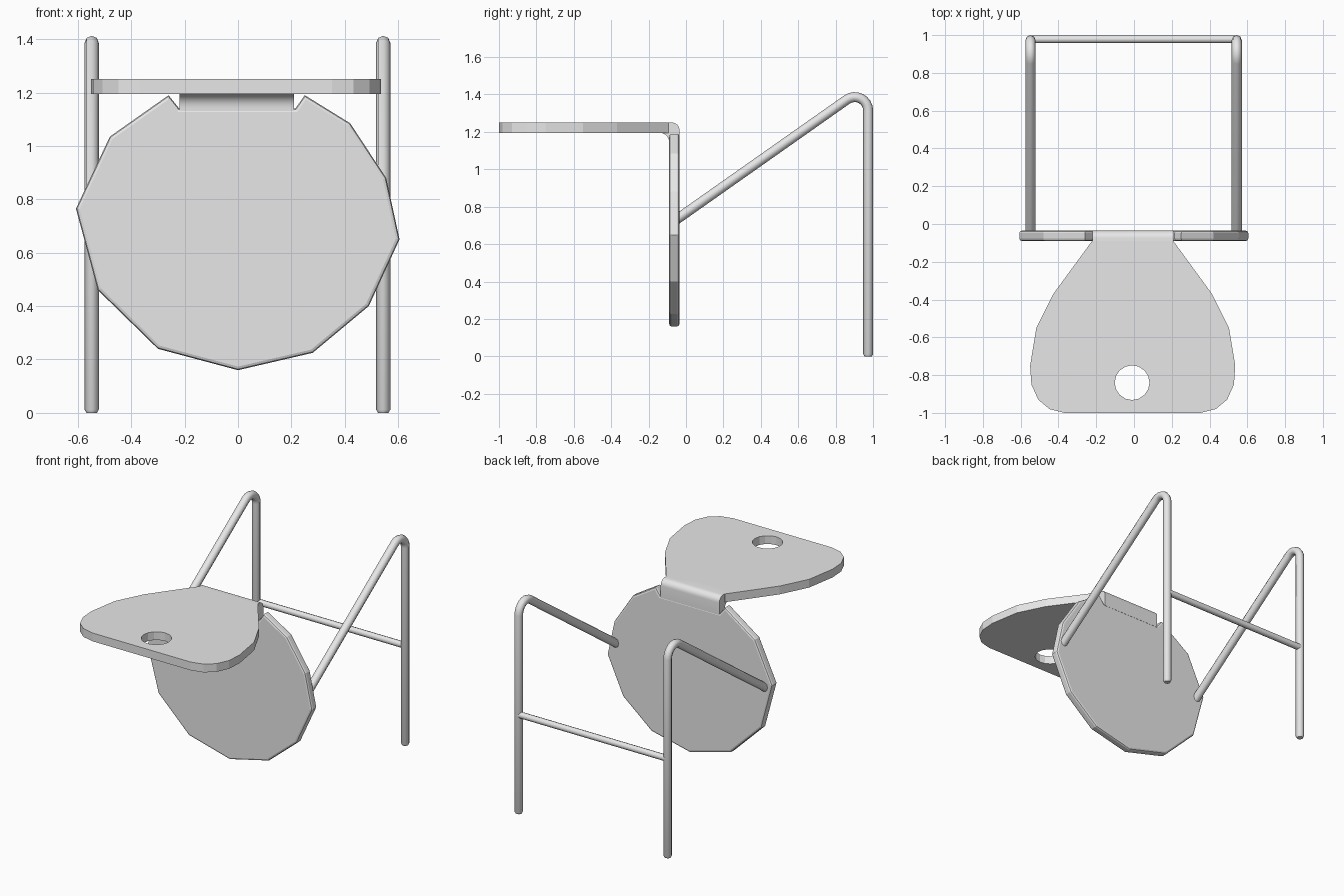
import bpy, bmesh
from math import cos, sin, pi, radians
from mathutils import Vector

cube = bpy.data.objects.get("Cube")
if cube:
    bpy.data.objects.remove(cube, do_unlink=True)

grey = bpy.data.materials.new("plain grey")
grey.use_nodes = True
grey.diffuse_color = (0.8, 0.8, 0.8, 1)
grey.node_tree.nodes["Principled BSDF"].inputs["Base Color"].default_value = (0.8, 0.8, 0.8, 1)


def smooth(obj, angle):
    bpy.ops.object.select_all(action="DESELECT")
    obj.select_set(True)
    bpy.context.view_layer.objects.active = obj
    bpy.ops.object.shade_smooth_by_angle(angle=radians(angle))


def plate(name, loops, thickness, bevel=0):
    """Extrude a planar outline (further loops are holes) along a vector."""
    bm = bmesh.new()
    edges = []
    for loop in loops:
        vs = [bm.verts.new(p) for p in loop]
        edges += [bm.edges.new((vs[i - 1], vs[i])) for i in range(len(vs))]
    if len(loops) > 1:
        bmesh.ops.triangle_fill(bm, use_beauty=True, edges=edges)
    else:
        bm.faces.new(vs)
    ext = bmesh.ops.extrude_face_region(bm, geom=bm.faces[:], use_keep_orig=True)
    moved = [g for g in ext["geom"] if isinstance(g, bmesh.types.BMVert)]
    bmesh.ops.translate(bm, vec=thickness, verts=moved)
    bmesh.ops.recalc_face_normals(bm, faces=bm.faces[:])
    if bevel:
        along = Vector(thickness).normalized()
        rim = [e for e in bm.edges
               if abs((e.verts[0].co - e.verts[1].co).dot(along)) < 1e-4]
        bmesh.ops.bevel(bm, geom=rim, offset=bevel, segments=2,
                        profile=0.5, affect="EDGES")
    mesh = bpy.data.meshes.new(name)
    bm.to_mesh(mesh)
    bm.free()
    mesh.materials.append(grey)
    obj = bpy.data.objects.new(name, mesh)
    bpy.context.collection.objects.link(obj)
    return obj


def tube(name, points, radius, radii=None):
    """Sweep a round section along a path and turn it into a mesh."""
    curve = bpy.data.curves.new(name, "CURVE")
    curve.dimensions = "3D"
    curve.bevel_depth = radius
    curve.bevel_resolution = 2
    curve.use_fill_caps = True
    spline = curve.splines.new("POLY")
    spline.points.add(len(points) - 1)
    for i, p in enumerate(points):
        spline.points[i].co = (*p, 1)
        spline.points[i].radius = radii[i] if radii else 1
    curve.materials.append(grey)
    obj = bpy.data.objects.new(name, curve)
    bpy.context.collection.objects.link(obj)
    bpy.ops.object.select_all(action="DESELECT")
    obj.select_set(True)
    bpy.context.view_layer.objects.active = obj
    bpy.ops.object.convert(target="MESH")
    smooth(bpy.context.object, 50)


def arc(cy, cz, r, start, end, steps):
    angles = [radians(start + (end - start) * i / steps) for i in range(steps + 1)]
    return [(cy + r * cos(a), cz + r * sin(a)) for a in angles]


# Upright faceted panel
outline = [(-.26, 1.19), (-.48, 1.035), (-.607, .765), (-.525, .46), (-.30, .24),
           (0, .16), (.28, .225), (.49, .40), (.605, .65), (.555, .88),
           (.42, 1.085), (.25, 1.19), (.215, 1.14), (-.22, 1.14)]
plate("upright_panel", [[(x, -.09, z) for x, z in outline]], (0, .055, 0), .013)

# Flat shelf with a round hole near its front edge
half = [(.215, -.09), (.42, -.37), (.51, -.55), (.543, -.75), (.536, -.85),
        (.50, -.93), (.44, -.98), (.36, -1)]
mid = -.007
rim = [(mid + x, y, 1.195) for x, y in half]
rim += [(mid - x, y, 1.195) for x, y in reversed(half)]
hole = [(-.01 + .092 * cos(i * pi / 8), -.84 + .092 * sin(i * pi / 8), 1.195)
        for i in range(16)]
plate("shelf", [rim, hole], (0, 0, .055))

# Bent neck joining shelf and panel
section = [(-.035, 1.13)] + arc(-.075, 1.21, .04, 0, 90, 6)
section += [(-.14, 1.25), (-.14, 1.195)] + arc(-.14, 1.145, .05, 90, 0, 6) + [(-.09, 1.13)]
neck = plate("bent_neck", [[(-.22, y, z) for y, z in section]], (.43, 0, 0))
smooth(neck, 30)

# Bent legs: straight post, rounded top, sloping arm down to the panel
arm = [(.974, 0), (.974, .012)] + arc(.902, 1.314, .072, 0, 125, 8) + [(-.05, .732)]
taper = [.75] + [1] * (len(arm) - 1)
for side, x in (("right", -.548), ("left", .544)):
    tube(side + "_leg", [(x, y, z) for y, z in arm], .0265, taper)

# Crossbar between the posts
tube("crossbar", [(-.54, .978, .655), (.54, .978, .655)], .021)
